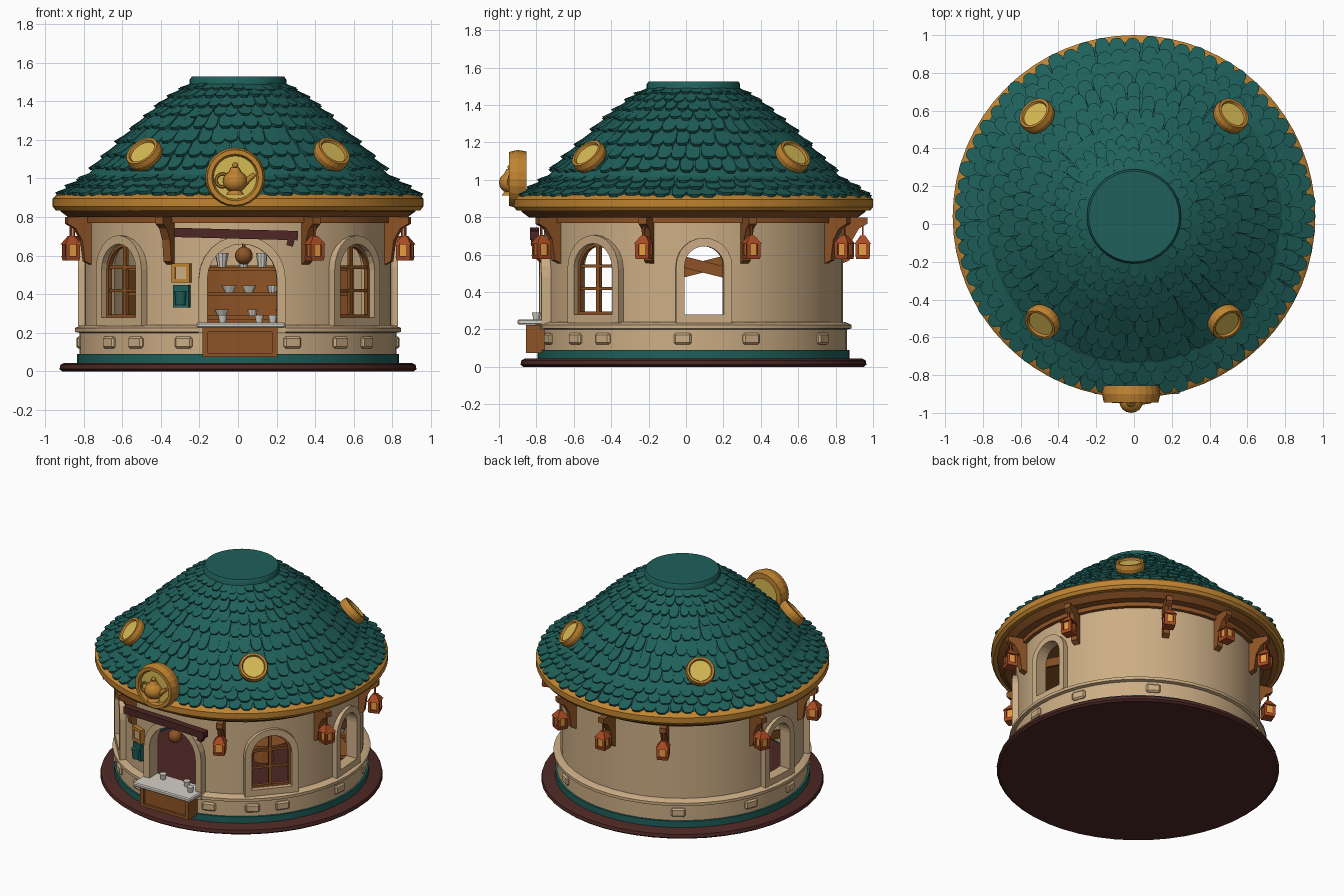
import bpy, bmesh, random
from math import radians, pi, sin, cos
from mathutils import Matrix, Vector

random.seed(4)
if "Cube" in bpy.data.objects:
    bpy.data.objects.remove(bpy.data.objects["Cube"])
CY = 0.04  # the round house is centred slightly behind the origin


def mat(name, *srgb):
    m = bpy.data.materials.new(name)
    m.use_nodes = True
    col = [(c / 255) ** 2.2 for c in srgb] + [1]
    m.diffuse_color = col
    m.node_tree.nodes["Principled BSDF"].inputs["Base Color"].default_value = col
    return m


TEAL = mat("teal shingle", 36, 96, 91)
PLASTER = mat("beige plaster", 203, 172, 132)
GOLD = mat("gold wood", 190, 130, 52)
YELLOW = mat("yellow glass", 212, 184, 86)
WOOD = mat("brown wood", 140, 84, 42)
MAROON = mat("dark maroon wood", 78, 44, 41)
WHITE = mat("pale stone", 212, 208, 198)
RUST = mat("rust metal", 168, 76, 40)
GLOW = mat("lantern glow", 230, 156, 68)


def T(x, y, z):
    return Matrix.Translation((x, y, z))


def R(deg, axis):
    return Matrix.Rotation(radians(deg), 4, axis)


def P(az, r=0, z=0):
    """Frame on the round wall: x sideways, -y outward."""
    return T(0, CY, 0) @ R(az, 'Z') @ T(0, -r, z)


def part(name, bm, material, smooth=False):
    bmesh.ops.remove_doubles(bm, verts=bm.verts, dist=1e-5)
    bmesh.ops.recalc_face_normals(bm, faces=bm.faces)
    me = bpy.data.meshes.new(name)
    bm.to_mesh(me)
    bm.free()
    ob = bpy.data.objects.new(name, me)
    bpy.context.collection.objects.link(ob)
    me.materials.append(material)
    if smooth:
        bpy.ops.object.select_all(action='DESELECT')
        ob.select_set(True)
        bpy.context.view_layer.objects.active = ob
        bpy.ops.object.shade_smooth_by_angle(angle=radians(35))
    return ob


def box(bm, M, sx, sy, sz):
    bmesh.ops.create_cube(bm, size=1, matrix=M @ Matrix.Diagonal((sx, sy, sz, 1)))


def cyl(bm, M, r1, r2, h, n=12):
    bmesh.ops.create_cone(bm, cap_ends=True, segments=n, radius1=r1, radius2=r2, depth=h, matrix=M)


def ball(bm, M, r):
    bmesh.ops.create_uvsphere(bm, u_segments=16, v_segments=10, radius=r, matrix=M)


def prism(bm, M, outline, y0, y1):
    a, b = ([bm.verts.new(M @ Vector((x, y, z))) for x, z in outline] for y in (y0, y1))
    bm.faces.new(a)
    bm.faces.new(b[::-1])
    for i in range(len(a)):
        bm.faces.new((a[i], a[i - 1], b[i - 1], b[i]))


def revolve(bm, profile, M=None, n=48, a0=0, a1=360):
    """Turn a closed (radius, z) profile round the z axis."""
    M = M or T(0, CY, 0)
    full = a1 - a0 == 360
    rings = [[bm.verts.new(M @ R(a0 + (a1 - a0) * i / n, 'Z') @ Vector((0, -r, z)))
              for r, z in profile] for i in range(n if full else n + 1)]
    for i in range(n):
        a, b = rings[i], rings[(i + 1) % len(rings)]
        for j in range(len(profile)):
            bm.faces.new((a[j - 1], a[j], b[j], b[j - 1]))
    if not full:
        bm.faces.new(rings[0])
        bm.faces.new(rings[-1])


def tube(name, profile, material, **kw):
    bm = bmesh.new()
    revolve(bm, profile, **kw)
    return part(name, bm, material, True)


def band(r0, r1, z0, z1):
    return [(r0, z0), (r1, z0), (r1, z1), (r0, z1)]


def arch(w, z0, z1, n=12):
    h = w / 2
    return [(-h, z0), (h, z0)] + [(h * cos(pi * i / n), z1 - h + h * sin(pi * i / n)) for i in range(n + 1)]


def arch_frame(bm, M, w, z0, z1, t, y0, y1):
    """Border of thickness t around an arched opening."""
    rows = [[bm.verts.new(M @ Vector((x, y, z))) for x, z in arch(ww, zz0, zz1)]
            for ww, zz0, zz1, y in ((w, z0, z1, y0), (w + 2 * t, z0 - t, z1 + t, y0),
                                    (w + 2 * t, z0 - t, z1 + t, y1), (w, z0, z1, y1))]
    for k in range(4):
        a, b = rows[k - 1], rows[k]
        for i in range(len(a)):
            bm.faces.new((a[i - 1], a[i], b[i], b[i - 1]))


# Base, floor, plinth and wall
tube("base_plate", [(0, 0), (.91, 0), (.925, .012), (.92, .035), (.9, .045), (0, .045)], MAROON)
tube("inner_floor", band(0, .76, .04, .065), MAROON)
tube("teal_skirting", band(.76, .835, .04, .09), TEAL)
tube("plinth", [(.74, .09), (.822, .09), (.822, .2), (.845, .205), (.845, .225), (.81, .24), (.74, .24)], PLASTER)
wall = tube("round_wall", band(.745, .8, .2, .81), PLASTER, n=40)

# Openings: (azimuth, width, bottom, top)
DOOR = (1.5, .36, .245, .66)
WINDOWS = [(s * az, w, .28, z) for s in (1, -1) for az, w, z in ((49, .27, .66), (94, .21, .645))]
bm = bmesh.new()
for az, w, z0, z1 in WINDOWS + [DOOR]:
    prism(bm, P(az), arch(w, z0, z1), -.95, -.6)
cutter = part("opening_cutter", bm, PLASTER)
cutter.hide_render = True
mod = wall.modifiers.new("openings", 'BOOLEAN')
mod.object, mod.solver = cutter, 'EXACT'
bpy.context.view_layer.objects.active = wall
bpy.ops.object.modifier_apply(modifier=mod.name)
bpy.data.objects.remove(cutter)

surround, bars = bmesh.new(), bmesh.new()
for az, w, z0, z1 in WINDOWS + [DOOR]:
    arch_frame(surround, P(az), w, z0, z1, .045, -.82, -.745)
for az, w, z0, z1 in WINDOWS:
    if abs(az) < 60:
        arch_frame(bars, P(az), w - .03, z0 + .015, z1 - .015, .017, -.785, -.76)
        box(bars, P(az, .77, (z0 + z1) / 2), .022, .02, z1 - z0)
        for z in (.42, .54):
            box(bars, P(az, .77, z), w, .018, .016)
    else:
        box(bars, P(az, .73, .535) @ R(14, 'Y'), .24, .014, .06)
part("opening_surrounds", surround, PLASTER)
part("window_bars", bars, WOOD)

# Raised stones on the plinth
bm = bmesh.new()
for az in (20, 40, 54, 86, 112, 147):
    for s in (1, -1):
        box(bm, P(s * az, .82, .15), .095, .034, .06)
bmesh.ops.bevel(bm, geom=bm.edges[:], offset=.01, segments=1, affect='EDGES')
part("plinth_stones", bm, PLASTER)

# Eaves
tube("soffit", [(0, .86), (0, .8), (.88, .8), (.92, .83), (.92, .86)], WOOD)
tube("wall_top_ring", band(.75, .825, .77, .805), WOOD)
tube("eave_ring", [(.89, .835), (.945, .835), (.96, .855), (.96, .895), (.94, .915), (.86, .93), (.86, .86)], GOLD, n=64)

# Roof shell and overlapping shingles
SLOPE = [Vector(p) for p in ((.94, .908), (.81, .99), (.665, 1.135), (.5, 1.295), (.365, 1.405), (.24, 1.49))]
tube("roof_shell", [(0, .87), (.92, .87)] + [tuple(p) for p in SLOPE] + [(0, 1.49)], TEAL)
tube("roof_cap", [(0, 1.46), (.25, 1.46), (.25, 1.512), (.24, 1.527), (0, 1.527)], TEAL, n=32)


def on_slope(t):
    d = max(0, t) * (len(SLOPE) - 1)
    i = min(int(d), len(SLOPE) - 2)
    step = SLOPE[i + 1] - SLOPE[i]
    return SLOPE[i] + step * (d - i), step.normalized()


SHINGLE = [(-.8, 1), (-1, .4), (-.9, .16), (-.5, .02), (0, 0), (.5, .02), (.9, .16), (1, .4), (.8, 1)]
ROWS = 11
bm = bmesh.new()
for row in range(ROWS):
    p, d = on_slope(row / ROWS)
    count = round(2 * pi * p.x / (.048 + .042 * p.x))
    length = min(.145, .93 * (1 - row / ROWS) + .01)
    for k in range(count):
        az = 360 * (k + .5 * (row % 2) + random.uniform(-.1, .1)) / count
        half = pi * p.x / count * random.uniform(.88, 1.02)
        slip, lift = random.uniform(-.014, .008), random.uniform(.014, .024)
        layers = []
        for drop in (0, .018):
            ring = []
            for u, s in SHINGLE:
                along, out = s * length + slip, lift * (1 - s) - drop + .004 - .006 * u * u
                q = p + d * along + Vector((d.y, -d.x)) * out
                ring.append(bm.verts.new(P(az) @ Vector((u * half, -q.x, q.y))))
            layers.append(ring)
        top, low = layers
        bm.faces.new(top)
        for i in range(1, len(top)):
            bm.faces.new((top[i - 1], top[i], low[i], low[i - 1]))
part("roof_shingles", bm, TEAL)

# Round roof lights and the front medallion share one rim shape
rims, panes = bmesh.new(), bmesh.new()


def medallion(M, r, depth):
    revolve(rims, [(r * .7, -depth), (r * .95, -depth), (r, 0), (r * .93, depth), (r * .78, depth), (r * .7, depth * .4)], M, 24)
    cyl(panes, M, r * .74, r * .74, depth * 1.1, 24)


for az in (41, 136, 224, 319):
    medallion(P(az, .74, 1.125) @ R(48, 'X'), .098, .028)
medallion(T(-.015, -.9, 1.005) @ R(90, 'X'), .155, .046)
part("medallion_rims", rims, GOLD)
part("medallion_panes", panes, YELLOW)

# Teapot relief on the medallion
bm = bmesh.new()
pot = T(-.015, -.94, .985)
ball(bm, pot @ Matrix.Diagonal((1, .95, .9, 1)), .063)
cyl(bm, pot @ T(0, 0, .058), .035, .02, .03)
ball(bm, pot @ T(0, 0, .083), .014)
cyl(bm, pot @ T(0, 0, -.058), .045, .03, .02)
cyl(bm, pot @ T(.075, 0, .015) @ R(50, 'Y'), .018, .01, .07)
revolve(bm, [(.034 + .008 * cos(i * pi / 3), .008 * sin(i * pi / 3)) for i in range(6)],
        pot @ T(-.065, 0, .005) @ R(90, 'X'), 14)
part("teapot_relief", bm, GOLD, True)

# Brackets under the eaves with hanging lanterns
BRACKET = [(.79, .8), (.93, .8), (.93, .765), (.885, .74), (.85, .68), (.835, .57), (.79, .55)]
brackets, frames, glass = bmesh.new(), bmesh.new(), bmesh.new()
for az in (26, -26, 73, -73, 110, -110, 153, -153, 180):
    prism(brackets, P(az) @ R(-90, 'Z'), BRACKET, -.022, .022)
    if az == -26:
        continue
    L = P(az, .905, .635)
    box(frames, L @ T(0, 0, .1), .01, .01, .1)
    cyl(frames, L @ T(0, 0, .045) @ R(45, 'Z'), .062, .018, .045, 4)
    cyl(frames, L @ T(0, 0, -.048) @ R(45, 'Z'), .05, .056, .022, 4)
    for x in (-.029, .029):
        for y in (-.029, .029):
            box(frames, L @ T(x, y, -.005), .018, .018, .075)
    box(glass, L @ T(0, 0, -.005), .058, .058, .068)
part("eave_brackets", brackets, WOOD)
part("lantern_frames", frames, RUST)
part("lantern_glass", glass, GLOW)

# Serving counter
bm = bmesh.new()
box(bm, T(.01, -.765, .15), .39, .15, .15)
for x in (-.17, .19):
    box(bm, T(x, -.845, .15), .03, .02, .15)
for z in (.085, .215):
    box(bm, T(.01, -.845, z), .39, .02, .02)
part("counter_base", bm, WOOD)
bm = bmesh.new()
box(bm, T(.015, -.79, .24), .46, .22, .028)
bmesh.ops.bevel(bm, geom=bm.edges[:], offset=.007, segments=1, affect='EDGES')
for x, y in ((-.08, -.74), (.11, -.74), (.18, -.8)):
    cyl(bm, T(x, y, .272), .016, .024, .04)
part("counter_top_and_cups", bm, WHITE)

# Beam, hanging pot and small signs at the entrance
bm = bmesh.new()
box(bm, T(-.01, -.81, .712) @ R(1.5, 'Y'), .64, .05, .048)
box(bm, T(.275, -.81, .68) @ R(15, 'Y'), .035, .04, .06)
part("entrance_beam", bm, MAROON)
bm = bmesh.new()
ball(bm, T(.03, -.76, .6), .046)
cyl(bm, T(.03, -.76, .65), .008, .008, .1)
part("hanging_pot", bm, WOOD, True)
bm = bmesh.new()
for x in (-.04, .04):
    box(bm, P(-21, .815, .51) @ T(x, 0, 0), .02, .03, .1)
    box(bm, P(-21, .815, .51) @ T(0, 0, x), .1, .03, .02)
part("notice_frame", bm, GOLD)
bm = bmesh.new()
box(bm, P(-21, .81, .51), .08, .03, .08)
part("notice_panel", bm, PLASTER)
bm = bmesh.new()
box(bm, P(-21, .812, .39), .085, .03, .115)
cyl(bm, P(-21, .83, .38), .026, .032, .07)
part("teal_mug_sign", bm, TEAL)

# Shelving along the inside of the back wall, and a round table
bm = bmesh.new()
revolve(bm, band(.715, .74, .065, .55), n=16, a0=126, a1=234)
for z in (.12, .27, .39, .52):
    revolve(bm, band(.6, .73, z, z + .02), n=16, a0=126, a1=234)
cyl(bm, T(.05, .22, .235), .2, .2, .025, 20)
cyl(bm, T(.05, .22, .14), .07, .05, .17, 12)
part("shelves_and_table", bm, WOOD)
bm = bmesh.new()
for z, h, gap in ((.29, .03, 14), (.41, .035, 11), (.54, .075, 8)):
    for az in range(130, 232, gap):
        cyl(bm, P(az + random.uniform(-2, 2), .65, z + h / 2), .022, random.uniform(.025, .042), h, 10)
part("shelf_jars", bm, WHITE)
